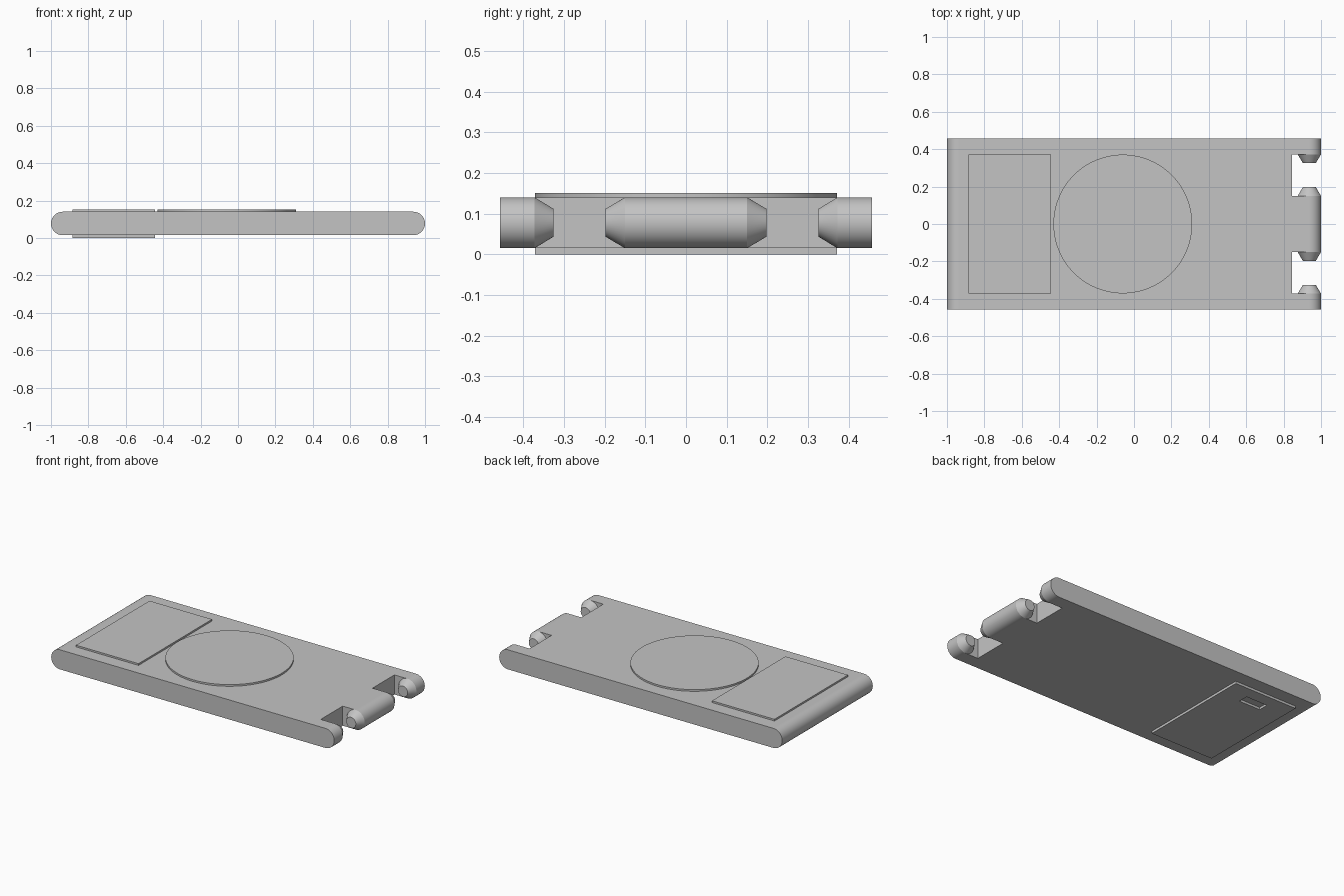
import bpy, bmesh, math
from mathutils import Matrix, Vector

old = bpy.data.objects.get("Cube")
if old:
    bpy.data.objects.remove(old, do_unlink=True)

grey = bpy.data.materials.new("plain grey")
grey.use_nodes = True
COLOUR = (0.55, 0.55, 0.55, 1)
grey.diffuse_color = COLOUR
grey.node_tree.nodes["Principled BSDF"].inputs["Base Color"].default_value = COLOUR

R = 0.0625          # rounded end radius
MID = 0.0775        # mid height of the body
END = 1 - R         # centre of the rounded ends
HALF = 0.457        # half width of the body


def finish(name, bm):
    bmesh.ops.recalc_face_normals(bm, faces=bm.faces)
    mesh = bpy.data.meshes.new(name)
    bm.to_mesh(mesh)
    bm.free()
    mesh.materials.append(grey)
    obj = bpy.data.objects.new(name, mesh)
    bpy.context.collection.objects.link(obj)
    return obj


def smooth(obj):
    bpy.ops.object.select_all(action='DESELECT')
    obj.select_set(True)
    bpy.context.view_layer.objects.active = obj
    bpy.ops.object.shade_smooth_by_angle(angle=math.radians(30))
    # keep the level faces truly flat
    for face in obj.data.polygons:
        if abs(face.normal.z) > 0.9995:
            face.use_smooth = False


def box(name, low, high):
    low, high = Vector(low), Vector(high)
    bm = bmesh.new()
    bmesh.ops.create_cube(bm, size=1)
    for v in bm.verts:
        v.co = (low + high) / 2 + v.co * (high - low)
    return finish(name, bm)


def cut(target, cutters):
    bpy.context.view_layer.objects.active = target
    for cutter in cutters:
        mod = target.modifiers.new("cut", 'BOOLEAN')
        mod.operation, mod.solver, mod.object = 'DIFFERENCE', 'EXACT', cutter
        bpy.ops.object.modifier_apply(modifier=mod.name)
        bpy.data.objects.remove(cutter, do_unlink=True)


# Body: a slab with round ends, extruded across its width
bm = bmesh.new()
STEPS = 24
profile = []
for side in (1, -1):
    for i in range(STEPS + 1):
        a = -math.pi / 2 + math.pi * i / STEPS
        profile.append((side * (END + R * math.cos(a)), -HALF, MID + side * R * math.sin(a)))
face = bm.faces.new([bm.verts.new(p) for p in profile])
side_faces = bmesh.ops.extrude_face_region(bm, geom=[face])
moved = [v for v in side_faces["geom"] if isinstance(v, bmesh.types.BMVert)]
bmesh.ops.translate(bm, verts=moved, vec=(0, 2 * HALF, 0))
body = finish("body", bm)

# Two notches leave three hinge knuckles
cut(body, [box("notch_cutter", (0.845, min(s * 0.15, s * 0.372), -0.1),
               (1.1, max(s * 0.15, s * 0.372), 0.3)) for s in (1, -1)])
smooth(body)


# Tapered pin ends inside the notches
def pin(name, y_base, y_tip):
    bm = bmesh.new()
    bmesh.ops.create_cone(bm, cap_ends=True, segments=48, radius1=R, radius2=0.034,
                          depth=abs(y_tip - y_base))
    turn = -math.pi / 2 if y_tip > y_base else math.pi / 2
    place = Matrix.Translation((END, (y_base + y_tip) / 2, MID))
    bmesh.ops.transform(bm, verts=bm.verts, matrix=place @ Matrix.Rotation(turn, 4, 'X'))
    smooth(finish(name, bm))


for side, word in ((1, "back"), (-1, "front")):
    pin(word + "_inner_pin", side * 0.15, side * 0.198)
    pin(word + "_outer_pin", side * 0.372, side * 0.325)

# Raised rectangular plates, above and below
box("top_plate", (-0.885, -0.371, 0.135), (-0.443, 0.371, 0.151))
bottom = box("bottom_plate", (-0.885, -0.371, 0), (-0.443, 0.371, 0.02))
cut(bottom, [box("slot_cutter", (-0.738, 0.23, -0.1), (-0.588, 0.293, 0.0145))])

# Raised round disc
bm = bmesh.new()
bmesh.ops.create_cone(bm, cap_ends=True, segments=96, radius1=0.371, radius2=0.371, depth=0.016,
                      matrix=Matrix.Translation((-0.06, 0, 0.143)))
smooth(finish("round_disc", bm))
